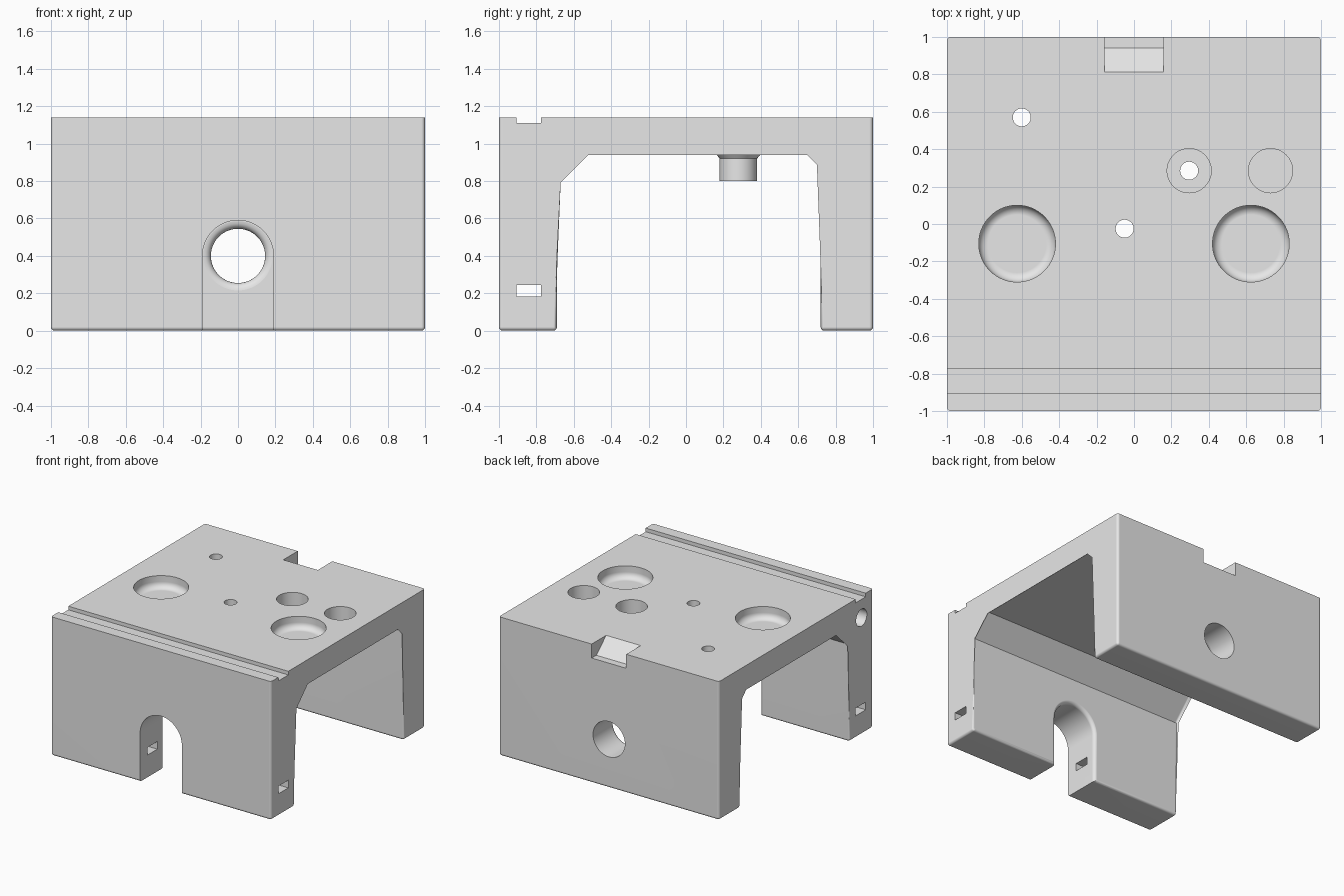
import bpy, bmesh
from math import sin, cos, pi, radians
from mathutils import Matrix, Vector

if "Cube" in bpy.data.objects:
    bpy.data.objects.remove(bpy.data.objects["Cube"], do_unlink=True)

TOP = 1.14

grey = bpy.data.materials.new("plain grey")
grey.use_nodes = True
grey.diffuse_color = (0.8, 0.8, 0.8, 1)
grey.node_tree.nodes["Principled BSDF"].inputs["Base Color"].default_value = (0.8, 0.8, 0.8, 1)


def to_object(bm, name):
    bmesh.ops.recalc_face_normals(bm, faces=bm.faces)
    mesh = bpy.data.meshes.new(name)
    bm.to_mesh(mesh)
    bm.free()
    mesh.materials.append(grey)
    obj = bpy.data.objects.new(name, mesh)
    bpy.context.scene.collection.objects.link(obj)
    return obj


def loft(rings):
    """Skin a list of equal rings and cap both ends."""
    bm = bmesh.new()
    loops = [[bm.verts.new(p) for p in ring] for ring in rings]
    n = len(loops[0])
    for a, b in zip(loops, loops[1:]):
        for i in range(n):
            j = (i + 1) % n
            bm.faces.new((a[i], a[j], b[j], b[i]))
    bm.faces.new(loops[0])
    bm.faces.new(loops[-1])
    return bm


def prism(points, x0, x1):
    """Extrude a (y, z) outline along x."""
    return loft([[(x, y, z) for y, z in points] for x in (x0, x1)])


def box(name, x, y, z):
    outline = [(y[0], z[0]), (y[1], z[0]), (y[1], z[1]), (y[0], z[1])]
    return to_object(prism(outline, *x), name)


def lathe(name, profile, x=0, y=0, z=0, turn=None):
    """Revolve an (r, height) profile, closed by discs at both ends."""
    steps = 64
    rings = [[(r * cos(2 * pi * i / steps), r * sin(2 * pi * i / steps), h)
              for i in range(steps)] for r, h in profile]
    bm = loft(rings)
    matrix = Matrix.Translation((x, y, z)) @ (turn or Matrix())
    bmesh.ops.transform(bm, matrix=matrix, verts=bm.verts)
    return to_object(bm, name)


def combine(target, tool, operation="DIFFERENCE"):
    """Apply a boolean and discard the tool."""
    tool.hide_render = True
    mod = target.modifiers.new("shape", "BOOLEAN")
    mod.operation, mod.solver, mod.object = operation, "EXACT", tool
    bpy.context.view_layer.objects.active = target
    bpy.ops.object.modifier_apply(modifier=mod.name)
    bpy.data.objects.remove(tool, do_unlink=True)


# Bridge body: two walls joined by a top plate, with inner corner gussets
side = [(-1, 0), (-0.69, 0), (-0.69, 0.8), (-0.53, 0.96), (0.655, 0.96),
        (0.72, 0.895), (0.72, 0), (1, 0), (1, TOP), (-1, TOP)]
bm = prism(side, -1, 1)


def rounded(edge):
    a, b = (v.co for v in edge.verts)
    on_top = min(a.z, b.z) > TOP - 0.01
    inner_crease = abs(a.x - b.x) > 1 and 0.5 < a.z < 1
    return not on_top and not inner_crease


bmesh.ops.bevel(bm, geom=[e for e in bm.edges if rounded(e)], offset=0.02,
                segments=4, profile=0.5, affect="EDGES", clamp_overlap=True)
body = to_object(bm, "bridge_body")

# Hanging screw boss under the plate
combine(body, lathe("screw_boss", [(0.1, 0.8), (0.1, 0.92), (0.132, 0.96), (0.132, 1.03)],
                    0.29, 0.28), "UNION")

# Arched opening in the front wall, with a rounded inner edge
def arch(r, y):
    arc = [(r * cos(pi * i / 32), y, 0.4 + r * sin(pi * i / 32)) for i in range(33)]
    return [(r, y, -0.1)] + arc + [(-r, y, -0.1)]


fillet = [(0.22 - 0.03 * cos(a), -0.7195 + 0.03 * sin(a))
          for a in (pi / 2 * i / 5 for i in range(6))]
sections = [(0.19, -1.1)] + fillet + [(0.22, -0.6)]
combine(body, to_object(loft([arch(r, y) for r, y in sections]), "arch_cutter"))

# Round hole in the back wall, with a rounded inner edge
along_y = Matrix.Rotation(-pi / 2, 4, "X")
fillet = [(0.185 - 0.04 * sin(a), 0.7605 - 0.04 * cos(a))
          for a in (pi / 2 * i / 5 for i in range(6))]
combine(body, lathe("back_hole_cutter", [(0.185, 0.6)] + fillet + [(0.145, 1.1)],
                    z=0.4, turn=along_y))

# Large dished pockets in the top
dish = [(0.155 + 0.05 * sin(a), 1.09 - 0.05 * cos(a))
        for a in (pi / 2 * i / 6 for i in range(7))]
for x in (-0.625, 0.625):
    combine(body, lathe("dish_cutter", dish + [(0.205, 1.3)], x, -0.105))

# Flat-bottomed bores
for x in (0.295, 0.73):
    combine(body, lathe("bore_cutter", [(0.118, 1.0), (0.118, 1.3)], x, 0.285))

# Small through holes
for x, y in ((0.295, 0.285), (-0.6, 0.57), (-0.05, -0.025)):
    combine(body, lathe("pin_hole_cutter", [(0.048, 0.5), (0.048, 1.3)], x, y))

# Long groove along the top and the narrow passage low in the front wall
combine(body, box("groove_cutter", (-1.2, 1.2), (-0.905, -0.775), (1.11, 1.3)))
combine(body, box("passage_cutter", (-1.2, 1.2), (-0.905, -0.775), (0.182, 0.245)))

# Blind round socket in the right side
along_x = Matrix.Rotation(pi / 2, 4, "Y")
combine(body, lathe("socket_cutter", [(0.07, -1.2), (0.07, -0.88)],
                    y=-0.85, z=0.96, turn=along_x))

# Sloped notch in the back top edge
notch = [(0.812, TOP), (0.94, 1.025), (1.1, 1.025), (1.1, 1.3), (0.812, 1.3)]
combine(body, to_object(prism(notch, -0.157, 0.157), "notch_cutter"))

# Smooth shading on rounded surfaces only
bpy.ops.object.select_all(action="DESELECT")
body.select_set(True)
bpy.context.view_layer.objects.active = body
bpy.ops.object.shade_smooth_by_angle(angle=radians(35))
weighted = body.modifiers.new("clean normals", "WEIGHTED_NORMAL")
weighted.keep_sharp = True
